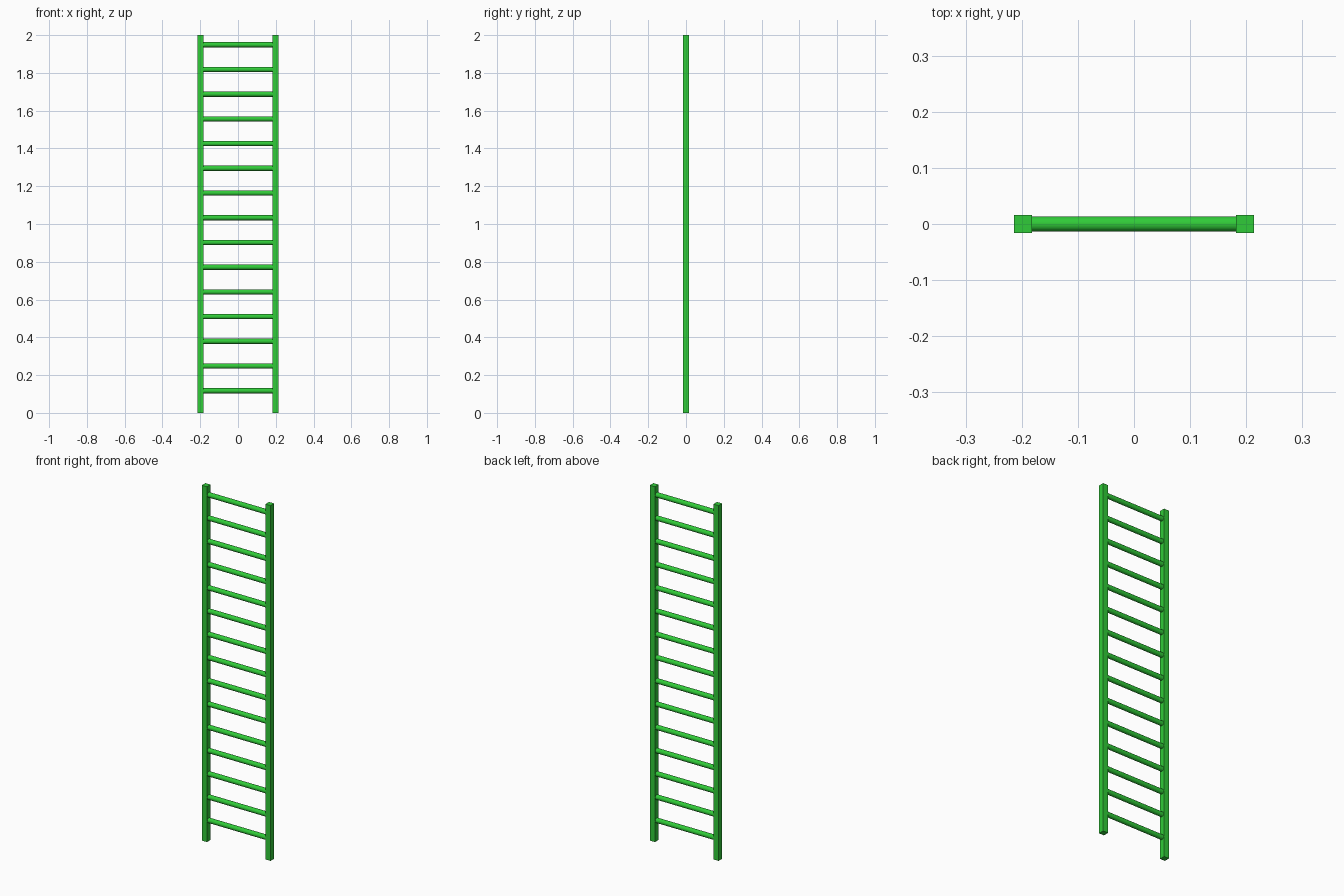
import bpy, math

if "Cube" in bpy.data.objects:
    bpy.data.objects.remove(bpy.data.objects["Cube"])

mat = bpy.data.materials.new("green_paint")
mat.diffuse_color = (0.03, 0.6, 0.04, 1)
mat.use_nodes = True
mat.node_tree.nodes["Principled BSDF"].inputs["Base Color"].default_value = mat.diffuse_color

HALF_W = 0.198    # rail centre offset
RAIL = 0.032      # square rail thickness
RUNGS = 15
FIRST, LAST = 0.117, 1.949


def finish(name):
    ob = bpy.context.object
    ob.name = name
    ob.data.materials.append(mat)
    return ob


# Square side rails
for side, label in ((-1, "left"), (1, "right")):
    bpy.ops.mesh.primitive_cube_add(size=1, location=(side * HALF_W, 0, 1))
    rail = finish(label + "_rail")
    rail.scale = (RAIL, RAIL, 2)
    bpy.ops.object.transform_apply(location=False, rotation=False, scale=True)

# Round rungs spanning between the rails
for i in range(RUNGS):
    z = FIRST + (LAST - FIRST) * i / (RUNGS - 1)
    bpy.ops.mesh.primitive_cylinder_add(
        vertices=12, radius=0.0138, depth=2 * HALF_W - RAIL,
        location=(0, 0, z), rotation=(0, math.pi / 2, 0))
    finish(f"rung_{i + 1}")
    bpy.ops.object.shade_smooth_by_angle(angle=math.radians(40))
